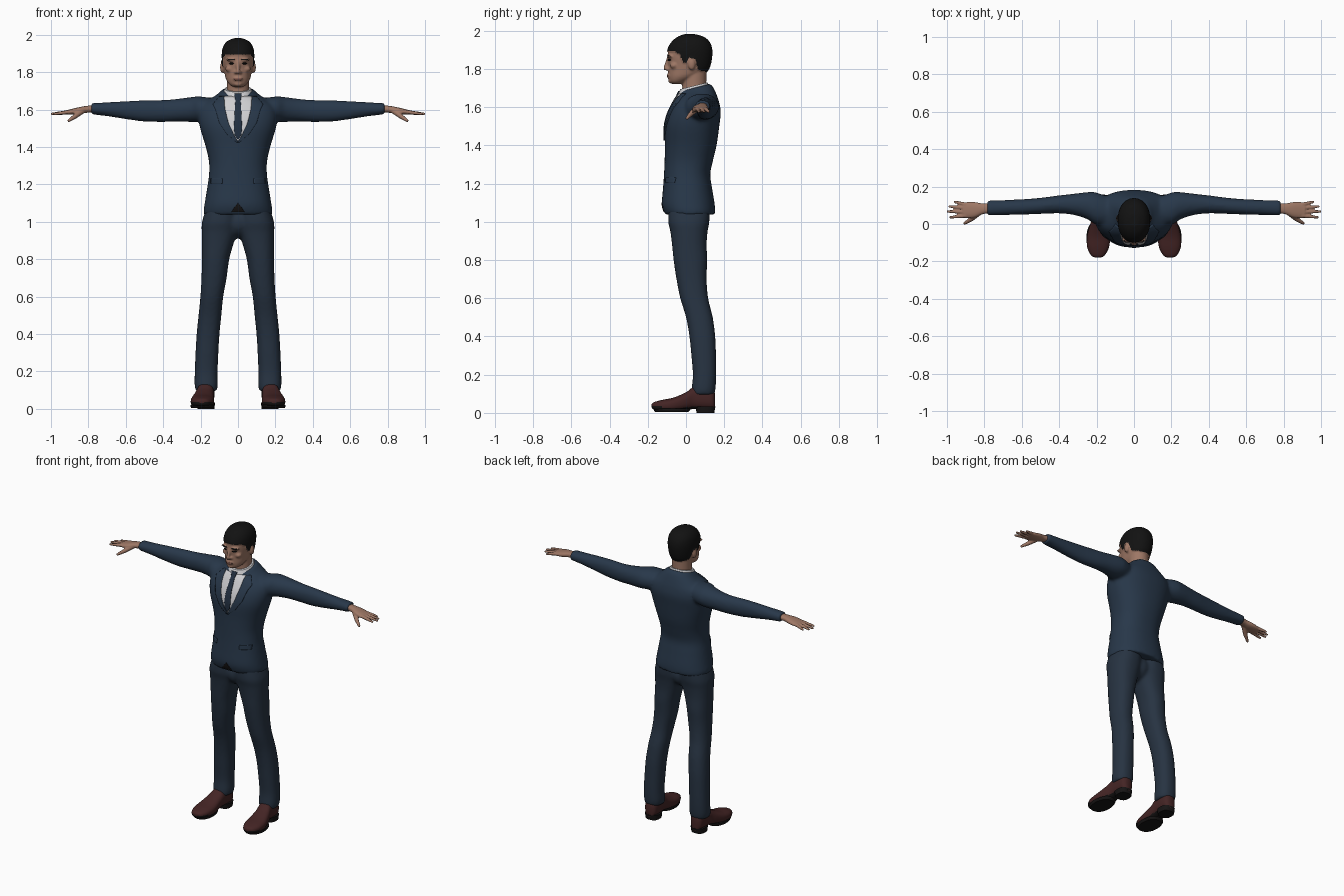
import bpy, bmesh, math
from mathutils import Vector, Matrix
from mathutils.bvhtree import BVHTree

if "Cube" in bpy.data.objects:
    bpy.data.objects.remove(bpy.data.objects["Cube"])


def material(name, r, g, b):
    m = bpy.data.materials.new(name)
    m.diffuse_color = (r, g, b, 1)
    m.use_nodes = True
    m.node_tree.nodes["Principled BSDF"].inputs["Base Color"].default_value = m.diffuse_color
    return m


NAVY = material("navy_wool", 0.021, 0.039, 0.068)
TROUSER = material("trouser_wool", 0.020, 0.033, 0.054)
SHIRT = material("white_shirt", 0.62, 0.62, 0.64)
TIE = material("tie_blue", 0.016, 0.029, 0.052)
SKIN = material("skin", 0.34, 0.185, 0.13)
LIP = material("lip", 0.24, 0.11, 0.085)
HAIR = material("black_hair", 0.006, 0.006, 0.006)
LEATHER = material("brown_leather", 0.058, 0.018, 0.018)
SOLE = material("black_sole", 0.008, 0.007, 0.007)


def spline(rings, steps=4):
    """Smooth interpolation between cross-sections."""
    rings = [tuple(r) + (0,) * (6 - len(r)) for r in rings]
    out = []
    for i in range(len(rings) - 1):
        p0, p1 = rings[max(i - 1, 0)], rings[i]
        p2, p3 = rings[i + 1], rings[min(i + 2, len(rings) - 1)]
        for k in range(steps):
            t = k / steps
            out.append([0.5 * (2 * b + (c - a) * t + (2 * a - 5 * b + 4 * c - d) * t * t
                               + (3 * b - a - 3 * c + d) * t ** 3)
                        for a, b, c, d in zip(p0, p1, p2, p3)])
    return out + [list(rings[-1])]


def loft(bm, rings, axis="z", s=1, power=2.3, n=40):
    """Closed tube; ring = position, a centre, a radius, b min, b max, tilt."""
    loops = []
    for pos, ac, ar, b0, b1, tilt in spline(rings):
        loop = []
        for i in range(n):
            c, q = math.cos(math.tau * i / n), math.sin(math.tau * i / n)
            a = ac + ar * math.copysign(abs(c) ** (2 / power), c)
            db = (b1 - b0) / 2 * math.copysign(abs(q) ** (2 / power), q)
            b, p = (b0 + b1) / 2 + db, pos + tilt * db
            x, y, z = {"z": (a, b, p), "x": (p, a, b), "y": (a, p, b)}[axis]
            loop.append(bm.verts.new((x * s, y, z)))
        loops.append(loop)
    for l0, l1 in zip(loops, loops[1:]):
        for i in range(n):
            j = (i + 1) % n
            bm.faces.new((l0[i], l0[j], l1[j], l1[i]))
    bm.faces.new(loops[0][::-1])
    bm.faces.new(loops[-1])


def ball(bm, centre, radii):
    m = Matrix.Translation(centre) @ Matrix.Diagonal((*radii, 1))
    bmesh.ops.create_uvsphere(bm, u_segments=16, v_segments=10, radius=1, matrix=m)


def limb(bm, p, q, r0, r1, s=1, n=14):
    for i in range(n + 1):
        t = i / n
        c = Vector(p).lerp(Vector(q), t)
        ball(bm, (c.x * s, c.y, c.z), (r0 + (r1 - r0) * t,) * 3)


def finish(bm, name, mats, voxel=None, smooth=4, angle=60):
    """Turn parts into one object, fused into a single skin when voxel is given."""
    bmesh.ops.recalc_face_normals(bm, faces=bm.faces[:])
    me = bpy.data.meshes.new(name)
    bm.to_mesh(me)
    bm.free()
    ob = bpy.data.objects.new(name, me)
    bpy.context.collection.objects.link(ob)
    if voxel:
        r = ob.modifiers.new("fuse", "REMESH")
        r.mode, r.voxel_size = "VOXEL", voxel
        sm = ob.modifiers.new("soften", "SMOOTH")
        sm.factor, sm.iterations = 0.5, smooth
        dg = bpy.context.evaluated_depsgraph_get()
        ob.data = bpy.data.meshes.new_from_object(ob.evaluated_get(dg))
        ob.modifiers.clear()
    ob.data.materials.clear()
    for m in mats:
        ob.data.materials.append(m)
    bpy.ops.object.select_all(action="DESELECT")
    ob.select_set(True)
    bpy.context.view_layer.objects.active = ob
    bpy.ops.object.shade_smooth_by_angle(angle=math.radians(angle))
    return ob


def surface(ob):
    me = ob.data
    return BVHTree.FromPolygons([v.co for v in me.vertices], [p.vertices[:] for p in me.polygons])


def panel(name, trees, rows, mat, off=0.004, s=1, nx=8, steps=6):
    """Thin cloth plate laid on the front; row = height, x from, x to."""
    bm = bmesh.new()
    lines = []
    for (za, la, ra), (zb, lb, rb) in zip(rows, rows[1:]):
        for k in range(steps + 1):
            t = k / steps
            lines.append((za + (zb - za) * t, la + (lb - la) * t, ra + (rb - ra) * t))
    grid, y = [], -0.08
    for z, l, r in lines:
        row = []
        for i in range(nx + 1):
            x = s * (l + (r - l) * i / nx)
            hits = [t.ray_cast(Vector((x, -1, z)), Vector((0, 1, 0)))[0] for t in trees]
            hits = [h.y for h in hits if h]
            y = min(hits) if hits else y
            row.append(bm.verts.new((x, y - off, z)))
        grid.append(row)
    for g0, g1 in zip(grid, grid[1:]):
        for i in range(nx):
            f = bm.faces.new((g0[i], g1[i], g1[i + 1], g0[i + 1]))
            if s < 0:
                f.normal_flip()
    bmesh.ops.remove_doubles(bm, verts=bm.verts[:], dist=0.0002)
    ob = finish(bm, name, [mat])
    sol = ob.modifiers.new("thickness", "SOLIDIFY")
    sol.thickness, sol.offset = off + 0.003, -1
    return ob


SIDES = ((1, "left"), (-1, "right"))

# Jacket: torso and sleeves fused
bm = bmesh.new()
loft(bm, [(1.038, 0, .182, -.108, .15), (1.06, 0, .184, -.118, .152), (1.1, 0, .178, -.126, .149),
          (1.18, 0, .165, -.12, .136), (1.25, 0, .155, -.115, .127), (1.32, 0, .155, -.112, .141),
          (1.4, 0, .172, -.11, .16), (1.5, 0, .202, -.11, .174), (1.57, 0, .212, -.093, .182),
          (1.62, 0, .198, -.068, .175), (1.655, 0, .15, -.052, .162, .05),
          (1.685, 0, .104, -.037, .143, .2), (1.703, 0, .086, -.03, .126, .25)], n=56)
for s, side in SIDES:
    loft(bm, [(.1, .06, .07, 1.54, 1.655), (.2, .082, .086, 1.535, 1.67), (.25, .098, .072, 1.534, 1.667),
              (.32, .105, .057, 1.536, 1.658), (.4, .105, .048, 1.534, 1.651), (.5, .097, .043, 1.536, 1.65),
              (.6, .091, .041, 1.549, 1.645), (.7, .088, .04, 1.565, 1.639), (.785, .086, .04, 1.575, 1.635)],
         "x", s, 2.1)
jacket = finish(bm, "jacket", [NAVY], .010, 5)
cloth = surface(jacket)

# Trousers
bm = bmesh.new()
ball(bm, (0, .015, .995), (.11, .095, .085))
for s, side in SIDES:
    loft(bm, [(.095, .17, .056, .03, .148), (.13, .17, .062, .03, .155), (.2, .17, .061, .036, .158),
              (.3, .166, .061, .028, .157), (.4, .16, .061, .018, .153), (.5, .15, .061, 0, .14),
              (.6, .14, .061, -.03, .116), (.7, .128, .067, -.05, .108), (.8, .12, .073, -.065, .111),
              (.88, .109, .084, -.073, .108), (.95, .099, .095, -.082, .113), (1.0, .094, .098, -.093, .122),
              (1.08, .085, .083, -.09, .125)], "z", s)
finish(bm, "trousers", [TROUSER], .010, 4)

# Shirt collar ring
bm = bmesh.new()
loft(bm, [(1.65, 0, .09, -.058, .12, .25), (1.68, 0, .083, -.045, .122, .25), (1.712, 0, .069, -.03, .113, .25)])
collar = finish(bm, "shirt_collar", [SHIRT], angle=40)
chest = [cloth, surface(collar)]

# Shirt front, tie, lapels, pocket flaps and belt gap
panel("shirt_front", [cloth], [(1.672, -.075, .075), (1.6, -.07, .07), (1.5, -.043, .043), (1.432, -.001, .001)],
      SHIRT, .003, nx=16)
panel("tie", chest, [(1.685, -.02, .02), (1.65, -.014, .014), (1.6, -.017, .017), (1.5, -.022, .022),
                     (1.465, -.018, .018), (1.442, -.003, .003)], TIE, .007)
panel("belt_gap", [cloth], [(1.1, -.001, .001), (1.075, -.02, .02), (1.052, -.035, .035)], SOLE, .003)
for s, side in SIDES:
    panel(side + "_lapel", [cloth], [(1.672, .075, .1), (1.63, .073, .135), (1.6, .069, .12), (1.53, .052, .1),
                                     (1.47, .024, .06), (1.425, -.001, .008)], NAVY, .007, s)
    panel(side + "_pocket_flap", [cloth], [(1.232, .085, .146), (1.205, .085, .146)], NAVY, .006, s)

# Head, neck, nose, brow ridge and ears fused
bm = bmesh.new()
loft(bm, [(1.722, 0, .028, -.074, -.02), (1.735, 0, .046, -.086, .005), (1.76, 0, .063, -.091, .06),
          (1.79, 0, .071, -.092, .108), (1.82, 0, .076, -.092, .124), (1.86, 0, .081, -.096, .132),
          (1.9, 0, .082, -.093, .133), (1.935, 0, .075, -.075, .122), (1.962, 0, .055, -.045, .095),
          (1.977, 0, .022, -.01, .05)], n=48, power=2.15)
loft(bm, [(1.65, 0, .064, -.025, .11), (1.7, 0, .06, -.02, .106), (1.8, 0, .06, -.02, .108)], power=2)
limb(bm, (0, -.092, 1.857), (0, -.108, 1.803), .009, .011)
ball(bm, (0, -.09, 1.764), (.026, .01, .014))
ball(bm, (0, -.08, 1.738), (.024, .014, .014))
for s, side in SIDES:
    ball(bm, (s * .011, -.096, 1.799), (.01, .012, .008))
    ball(bm, (s * .034, -.083, 1.866), (.03, .017, .008))
    ball(bm, (s * .044, -.062, 1.818), (.024, .022, .018))
    ball(bm, (s * .083, .03, 1.826), (.013, .02, .032))
head = finish(bm, "head", [SKIN, HAIR], .006, 3)

# Hair: crown faces above the hairline, slightly raised
HAIRLINE = [(-.2, 1.893), (-.055, 1.89), (-.03, 1.875), (-.015, 1.835), (.005, 1.83),
            (.015, 1.858), (.045, 1.85), (.06, 1.80), (.14, 1.772)]


def hairline(y):
    for (y0, z0), (y1, z1) in zip(HAIRLINE, HAIRLINE[1:]):
        if y <= y1:
            return z0 + (z1 - z0) * (y - y0) / (y1 - y0)
    return HAIRLINE[-1][1]


bm = bmesh.new()
bm.from_mesh(head.data)
crown = set()
for f in bm.faces:
    c = f.calc_center_median()
    if c.z > hairline(c.y):
        f.material_index = 1
        crown.update(f.verts)
bm.normal_update()
for v, nrm in [(v, v.normal.copy()) for v in crown]:
    v.co += nrm * .005
bm.to_mesh(head.data)
bm.free()

# Painted face details
face = [surface(head)]
panel("lips", face, [(1.770, -.016, .016), (1.765, -.025, .025), (1.757, -.015, .015)], LIP, .001)
for s, side in SIDES:
    panel(side + "_eyebrow", face, [(1.872, .022, .052), (1.865, .014, .058)], HAIR, .0015, s)
    panel(side + "_eye", face, [(1.851, .026, .042), (1.847, .021, .046), (1.843, .026, .041)], HAIR, .001, s)

# Hands: palm, four fingers and thumb
FINGERS = [(.104, .957, .118), (.085, .985, .094), (.064, .995, .067), (.044, .98, .036)]
for s, side in SIDES:
    bm = bmesh.new()
    loft(bm, [(.765, .086, .027, 1.586, 1.624), (.81, .081, .029, 1.583, 1.62), (.85, .076, .041, 1.576, 1.613),
              (.895, .074, .043, 1.573, 1.602), (.915, .074, .037, 1.575, 1.598)], "x", s)
    for y0, x1, y1 in FINGERS:
        limb(bm, (.9, y0, 1.588), (x1, y1, 1.577), .0115, .0075, s)
    limb(bm, (.83, .06, 1.595), (.87, .026, 1.565), .016, .013, s)
    limb(bm, (.87, .026, 1.565), (.905, .004, 1.541), .013, .008, s)
    finish(bm, side + "_hand", [SKIN], .0045, 2)

# Shoes: leather upper with black underside, toe edge and heel block
for s, side in SIDES:
    bm = bmesh.new()
    loft(bm, [(-.18, .193, .012, .03, .045), (-.168, .193, .036, .016, .056), (-.125, .192, .058, .006, .068),
              (-.065, .189, .062, .005, .08), (0, .182, .052, .014, .108), (.04, .175, .046, .02, .135),
              (.1, .171, .045, .018, .14), (.138, .171, .038, .018, .125), (.152, .171, .02, .02, .1)],
         "y", s, 2.5)
    upper = finish(bm, side + "_shoe", [LEATHER, SOLE])
    for p in upper.data.polygons:
        edge = .036 if p.center.y < -.12 else .024
        p.material_index = int(p.center.z < edge or p.normal.z < -.6)
    bm = bmesh.new()
    loft(bm, [(0, .171, .045, .055, .148), (.034, .171, .048, .05, .154)], "z", s, 2.6)
    loft(bm, [(.004, .191, .058, -.16, .01), (.014, .191, .063, -.168, .02), (.022, .191, .062, -.168, .02)],
         "z", s, 2.2)
    finish(bm, side + "_sole_and_heel", [SOLE], angle=35)
